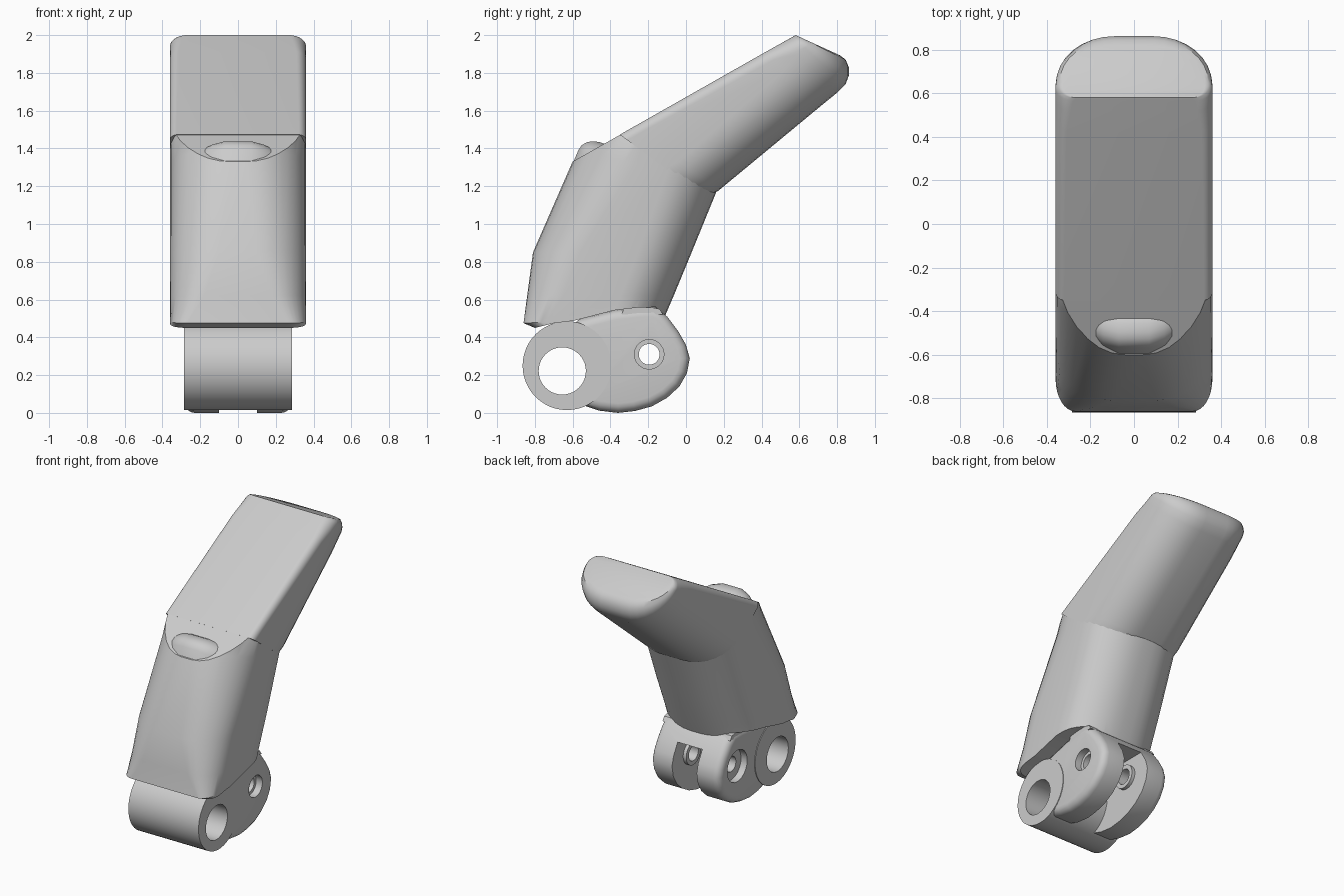
import bpy, bmesh, math
from mathutils import Vector

cube = bpy.data.objects.get("Cube")
if cube:
    bpy.data.objects.remove(cube, do_unlink=True)

grey = bpy.data.materials.new("plain grey")
grey.use_nodes = True
grey.diffuse_color = (0.6, 0.6, 0.6, 1)
grey.node_tree.nodes["Principled BSDF"].inputs["Base Color"].default_value = (0.6, 0.6, 0.6, 1)


def make(name, bm):
    bmesh.ops.recalc_face_normals(bm, faces=bm.faces)
    mesh = bpy.data.meshes.new(name)
    bm.to_mesh(mesh)
    bm.free()
    mesh.materials.append(grey)
    obj = bpy.data.objects.new(name, mesh)
    bpy.context.collection.objects.link(obj)
    return obj


def section(front, back, width, front_flat, front_round, back_flat, back_round, steps=8):
    """Closed rounded cross-section lying between a front and a back point (y, z)."""
    start, end = Vector((0, *front)), Vector((0, *back))
    depth = (end - start).length
    axis = (end - start) / depth
    half = []
    for i in range(steps + 1):
        a = math.pi / 2 * i / steps
        half.append((front_flat + (width - front_flat) * math.sin(a),
                     front_round * (1 - math.cos(a))))
    for i in range(steps + 1):
        a = math.pi / 2 * i / steps
        half.append((back_flat + (width - back_flat) * math.cos(a),
                     depth - back_round * (1 - math.sin(a))))
    outline = half + [(-x, d) for x, d in reversed(half)]
    return [start + axis * d + Vector((x, 0, 0)) for x, d in outline]


def loft(sections):
    bm = bmesh.new()
    rings = [[bm.verts.new(p) for p in s] for s in sections]
    n = len(rings[0])
    for a, b in zip(rings, rings[1:]):
        for i in range(n):
            j = (i + 1) % n
            bm.faces.new((a[i], a[j], b[j], b[i]))
    bm.faces.new(rings[0])
    bm.faces.new(rings[-1])
    return bm


def prism(name, outline, x0, x1):
    """Extrude a side outline (y, z) along x."""
    return make(name, loft([[Vector((x, y, z)) for y, z in outline] for x in (x0, x1)]))


def circle(y, z, r, n=40):
    return [(y + r * math.cos(2 * math.pi * i / n), z + r * math.sin(2 * math.pi * i / n))
            for i in range(n)]


def cut(obj, cutter):
    mod = obj.modifiers.new("cut", "BOOLEAN")
    mod.operation = "DIFFERENCE"
    mod.solver = "EXACT"
    mod.object = cutter
    cutter.hide_render = True
    cutter.hide_viewport = True


def bake(obj):
    """Replace the mesh by its modified result."""
    graph = bpy.context.evaluated_depsgraph_get()
    mesh = bpy.data.meshes.new_from_object(obj.evaluated_get(graph))
    obj.modifiers.clear()
    obj.data = mesh


parts = []

# Lower segment, trimmed along the slanted pad of the upper segment
bm = loft([
    section((-.80, .45), (-.118, .50), .36, .27, .10, .04, .26),
    section((-.86, .475), (-.11, .515), .36, .27, .15, .04, .27),
    section((-.841, .62), (-.065, .62), .36, .18, .19, .04, .28),
    section((-.81, .85), (.03, .85), .36, .10, .25, .04, .28),
    section((-.57, 1.40), (.165, 1.18), .36, .03, .31, .04, .28),
    section((-.44, 1.72), (.30, 1.50), .36, .03, .31, .04, .28),
])
up = Vector((0, -.492, .871))
pad = Vector((0, .58, 1.997))
side = Vector((1, 0, 0))
for sign, normal in ((0, up), (1, up * .04 + side * .05), (-1, up * .04 - side * .05)):
    bmesh.ops.bisect_plane(bm, geom=bm.verts[:] + bm.edges[:] + bm.faces[:],
                           plane_co=pad + side * (.325 * sign),
                           plane_no=normal.normalized(), clear_outer=True)
    bmesh.ops.holes_fill(bm, edges=bm.edges[:])
lower = make("lower_segment", bm)

# Arched underside that follows the hinge and lugs
hinge_top = [(-.80, .45), (-.70, .475), (-.60, .487), (-.50, .512), (-.38, .543),
             (-.26, .557), (-.16, .56), (-.10, .51)]
arch = prism("arch_cutter", hinge_top + [(.1, .4), (.1, .1), (-.8, .1)], -.5, .5)
cut(lower, arch)
parts.append(lower)

# Upper segment with flat pad and rounded tip
parts.append(make("upper_segment", loft([
    section((-.35, 1.473), (.10, 1.14), .361, .32, .05, .09, .26),
    section((-.28, 1.513), (.17, 1.175), .361, .32, .05, .09, .26),
    section((.42, 1.910), (.72, 1.630), .361, .31, .06, .09, .27),
    section((.52, 1.966), (.80, 1.695), .361, .29, .08, .09, .29),
    section((.565, 1.991), (.845, 1.740), .361, .28, .08, .09, .29),
    section((.573, 1.996), (.862, 1.785), .358, .27, .08, .09, .27),
    section((.577, 1.998), (.862, 1.83), .35, .27, .08, .09, .25),
    section((.579, 1.999), (.845, 1.87), .34, .27, .07, .09, .21),
    section((.580, 2.0), (.815, 1.893), .325, .27, .06, .09, .17),
])))

# Knuckle: rounded hump that continues the front face above the pad
hump = [(-.60, 1.33), (-.572, 1.395), (-.555, 1.42), (-.53, 1.435), (-.50, 1.441),
        (-.46, 1.437), (-.43, 1.425), (-.40, 1.39), (-.45, 1.30)]
knuckle = loft([[Vector((x, y + drop, z - drop)) for y, z in hump]
                for x, drop in ((-.25, .10), (-.20, .055), (-.14, .022), (-.07, .003),
                                (.07, .003), (.14, .022), (.20, .055), (.25, .10))])
parts.append(make("knuckle", knuckle))

# Hinge barrel with its bore
barrel = prism("hinge_barrel", circle(-.63, .25, .235, 48), -.285, .285)
bore = prism("bore_cutter", circle(-.655, .222, .125), -.5, .5)
cut(barrel, bore)
parts.append(barrel)

# Fork lugs: one rounded block split by a slot
lugs = prism("fork_lugs", hinge_top[2:] + [
    (-.04, .43), (0, .36), (.02, .29), (.005, .21), (-.035, .14), (-.10, .08),
    (-.18, .035), (-.27, .01), (-.36, 0), (-.46, .012), (-.56, .045), (-.62, .25),
], -.28, .28)
bevel = lugs.modifiers.new("soft rim", "BEVEL")
bevel.width = .05
bevel.segments = 4
bevel.limit_method = "ANGLE"
bevel.angle_limit = math.radians(70)
slot = prism("slot_cutter", [(-.55, -.1), (.2, -.1), (.2, .44), (-.55, .44)], -.10, .10)
pin = prism("pin_cutter", circle(-.195, .31, .055), -.5, .5)
left_sink = prism("left_sink_cutter", circle(-.195, .31, .078), .23, .4)
right_sink = prism("right_sink_cutter", circle(-.195, .31, .115), -.4, -.23)
for c in (bore, slot, pin, left_sink, right_sink):
    cut(lugs, c)
parts.append(lugs)

# Wedge between the lugs and the back of the lower segment
parts.append(prism("rear_gusset", [(-.30, .655), (-.21, .565), (-.14, .55), (-.12, .52),
                                   (-.34, .52)], -.275, .275))

# Pin bosses inside the fork
for s, label in ((1, "left"), (-1, "right")):
    boss = prism(label + "_pin_boss", circle(-.195, .31, .085), s * .105, s * .075)
    cut(boss, pin)
    parts.append(boss)

bpy.context.view_layer.update()
for p in parts:
    if p.modifiers:
        bake(p)
for c in (arch, bore, slot, pin, left_sink, right_sink):
    bpy.data.objects.remove(c, do_unlink=True)

bpy.ops.object.select_all(action="DESELECT")
for p in parts:
    p.select_set(True)
bpy.context.view_layer.objects.active = parts[0]
bpy.ops.object.shade_smooth_by_angle(angle=math.radians(32))
